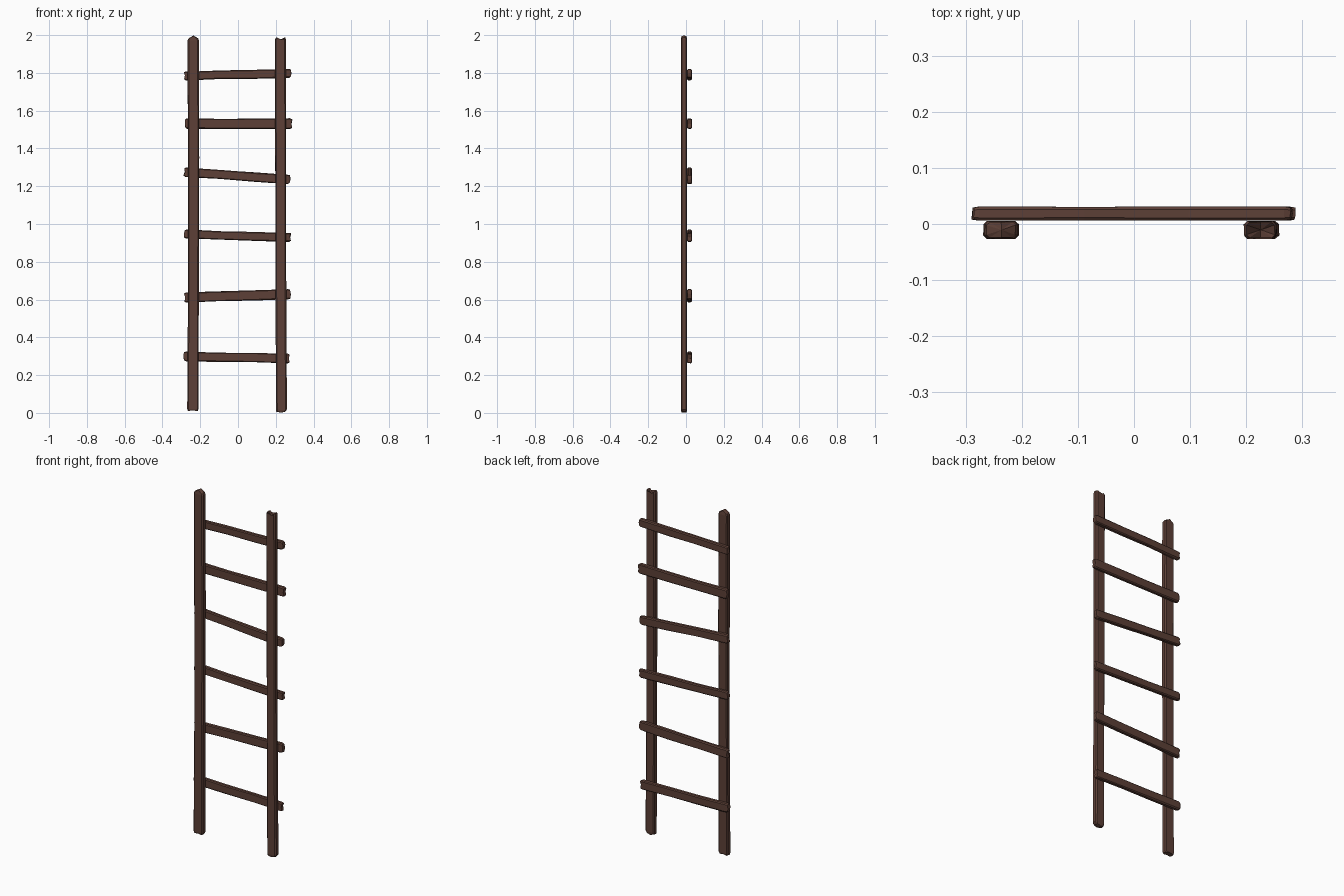
import bpy, bmesh, random
from mathutils import Vector

if "Cube" in bpy.data.objects:
    bpy.data.objects.remove(bpy.data.objects["Cube"])

random.seed(4)
wood = bpy.data.materials.new("dark_brown_wood")
wood.diffuse_color = (0.109, 0.051, 0.038, 1)
wood.use_nodes = True
wood.node_tree.nodes["Principled BSDF"].inputs["Base Color"].default_value = wood.diffuse_color


def plank(name, p0, p1, w, t, cap0, cap1, chamfer=0.006):
    """Rough-hewn bar from p0 to p1, wide side w, thickness t along y.
    cap > 0 makes a peaked end, cap < 0 a split, notched end."""
    p0, p1 = Vector(p0), Vector(p1)
    axis = (p1 - p0).normalized()
    thick = Vector((0, 1, 0))
    wide = thick.cross(axis).normalized()
    length = (p1 - p0).length
    a, b, c = w / 2, t / 2, chamfer
    section = [(-a, -b + c), (-a + c, -b), (0, -b), (a - c, -b), (a, -b + c),
               (a, b - c), (a - c, b), (0, b), (-a + c, b), (-a, b - c)]
    bm = bmesh.new()
    rings = []
    # distance along the bar, section scale, push of the middle points
    end = 0.01
    stations = [(0, 0.86, -cap0), (end, 1, 0), (length * 0.35, 0.97, 0),
                (length * 0.68, 1, 0), (length - end, 1, 0), (length, 0.86, cap1)]
    for s, k, push in stations:
        ring = []
        shift = random.uniform(-0.0015, 0.0015)
        for i, (u, v) in enumerate(section):
            mid = push * 0.8 if i in (2, 7) else 0
            j = random.uniform(-0.0012, 0.0012)
            ring.append(bm.verts.new(p0 + axis * (s + mid + j)
                                     + wide * (u * k + shift + j) + thick * (v * k)))
        rings.append(ring)
    n = len(section)
    for r, q in zip(rings, rings[1:]):
        for i in range(n):
            bm.faces.new((r[i], r[(i + 1) % n], q[(i + 1) % n], q[i]))
    # end caps fan out from a raised or sunk centre
    for ring, pos in ((rings[0], p0 - axis * cap0), (rings[-1], p1 + axis * cap1)):
        mid = bm.verts.new(pos)
        for i in range(n):
            bm.faces.new((ring[i], ring[(i + 1) % n], mid))
    bmesh.ops.recalc_face_normals(bm, faces=bm.faces)
    me = bpy.data.meshes.new(name)
    bm.to_mesh(me)
    bm.free()
    me.materials.append(wood)
    ob = bpy.data.objects.new(name, me)
    bpy.context.collection.objects.link(ob)


# upright rails
plank("left_rail", (-0.238, -0.0105, 0.011), (-0.236, -0.0105, 1.982), 0.059, 0.032, -0.004, 0.016)
plank("right_rail", (0.228, -0.0105, 0.007), (0.226, -0.0105, 1.987), 0.057, 0.032, 0.006, -0.04)

# crooked rungs behind the rails: left x, left z, right x, right z, height
rungs = [(-0.286, 0.300, 0.273, 0.287, 0.050), (-0.284, 0.611, 0.276, 0.629, 0.053),
         (-0.283, 0.947, 0.280, 0.930, 0.046), (-0.286, 1.275, 0.274, 1.236, 0.049),
         (-0.279, 1.532, 0.287, 1.531, 0.054), (-0.285, 1.784, 0.279, 1.799, 0.046)]
for i, (x0, z0, x1, z1, h) in enumerate(rungs):
    plank(f"rung_{i + 1}", (x0, 0.0185, z0), (x1, 0.0185, z1), h, 0.025,
          -0.006 if i % 2 else 0.003, 0.004 if i % 2 else -0.006, 0.005)
